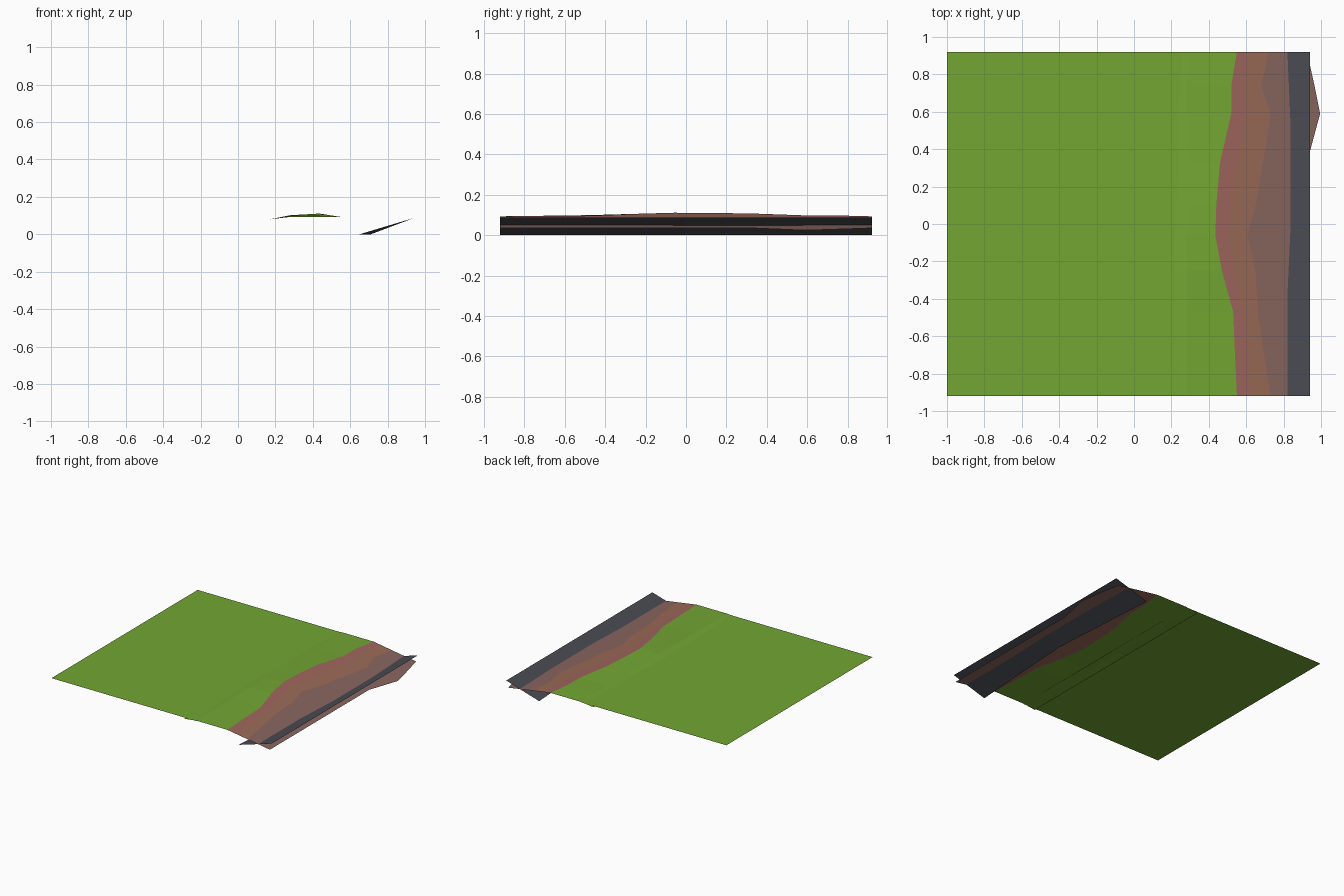
import bpy, bmesh

if "Cube" in bpy.data.objects:
    bpy.data.objects.remove(bpy.data.objects["Cube"])


def material(name, rgb):
    m = bpy.data.materials.new(name)
    lin = [(c / 255 / 12.92) if c < 11 else ((c / 255 + 0.055) / 1.055) ** 2.4 for c in rgb]
    m.diffuse_color = (*lin, 1)
    m.use_nodes = True
    m.node_tree.nodes["Principled BSDF"].inputs["Base Color"].default_value = m.diffuse_color
    return m


GRASS = material("grass green", (115, 166, 51))
PINK = material("pinkish clay", (158, 101, 93))
EARTH = material("brown earth", (154, 106, 86))
MUD = material("mauve mud", (137, 101, 94))
WATER = material("dark slate", (74, 75, 83))


def sheet(name, rows, mats):
    """Open faceted sheet through rows of points; one material per column."""
    bm = bmesh.new()
    grid = [[bm.verts.new(p) for p in row] for row in rows]
    for a, b in zip(grid, grid[1:]):
        for i in range(len(a) - 1):
            f = bm.faces.new((a[i], a[i + 1], b[i + 1], b[i]))
            f.material_index = i
    me = bpy.data.meshes.new(name)
    bm.to_mesh(me)
    bm.free()
    for m in mats:
        me.materials.append(m)
    ob = bpy.data.objects.new(name, me)
    bpy.context.collection.objects.link(ob)
    return ob


# flat lawn
sheet("lawn", [[(-1, y, 0.09), (0.28, y, 0.09)] for y in (-0.92, 0.92)], [GRASS])

# sloping bank: y, grass border x, mud border x, outer edge x, hump height
stations = [
    (-0.92, 0.55, 0.73, 0.925, 0.0),
    (-0.47, 0.53, 0.66, 0.925, 0.006),
    (-0.25, 0.47, 0.65, 0.925, 0.009),
    (-0.06, 0.435, 0.605, 0.925, 0.009),
    (0.10, 0.44, 0.65, 0.925, 0.007),
    (0.33, 0.46, 0.69, 0.925, 0.003),
    (0.59, 0.52, 0.73, 0.995, 0.004),
    (0.74, 0.52, 0.68, 0.965, 0.002),
    (0.92, 0.55, 0.72, 0.925, 0.0),
]


def slope(x):
    return 0.11 - 0.155 * (x - 0.44)


rows = []
for y, border, mud, edge, hump in stations:
    clay = border + (mud - border) * 0.4
    rows.append([(0.17, y, 0.08), (0.28, y, 0.093 + hump), (border, y, slope(border))]
                + [(x, y, slope(x)) for x in (clay, mud, edge)])
sheet("bank", rows, [GRASS, GRASS, PINK, EARTH, MUD])

# tilted dark strip cutting through the bank, lower edge bowed in the middle
sheet("water_strip", [[(x, y, 0), (0.94, y, 0.087)]
                      for x, y in ((0.65, -0.92), (0.71, 0), (0.65, 0.92))], [WATER])
